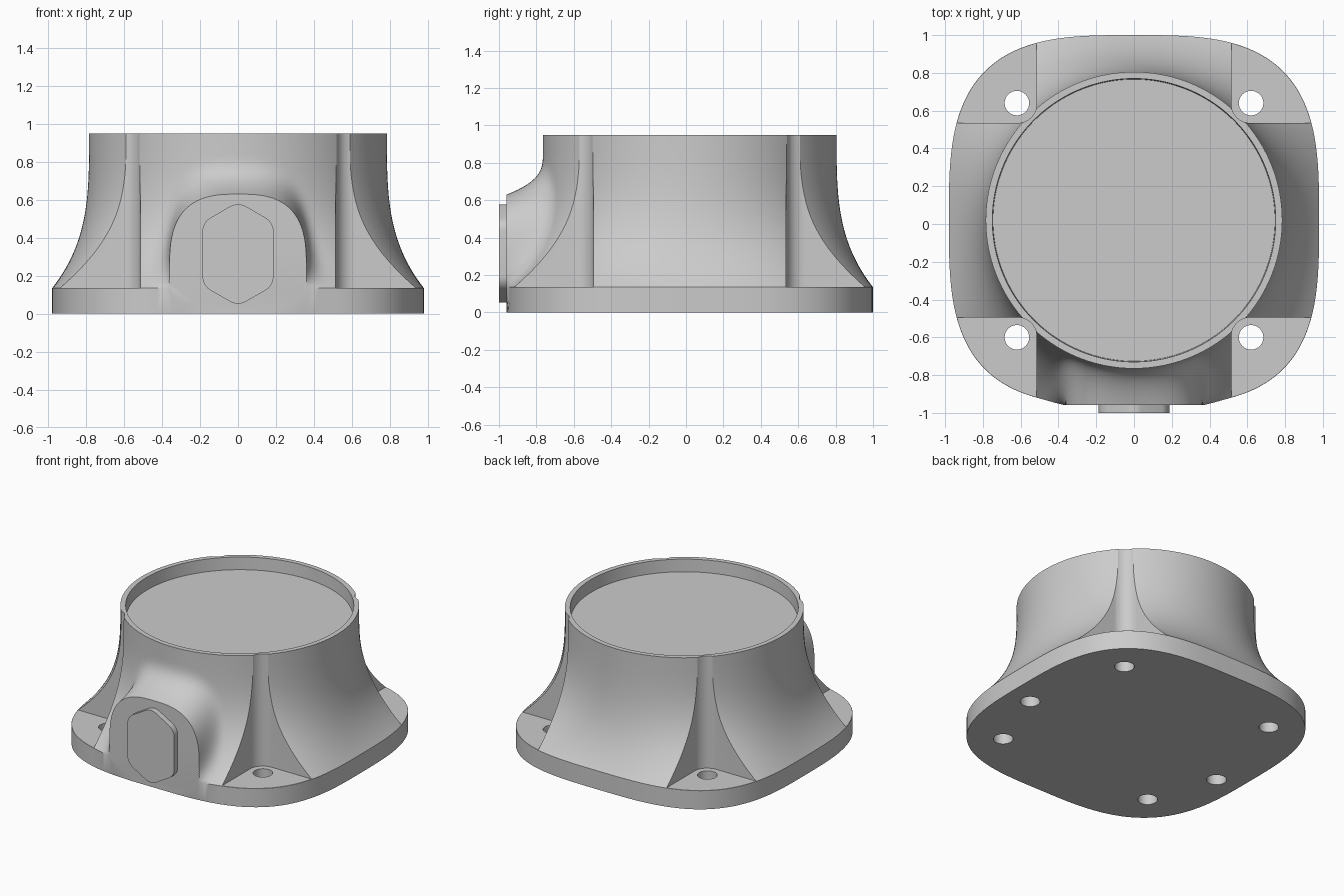
import bpy, bmesh, math

if "Cube" in bpy.data.objects:
    bpy.data.objects.remove(bpy.data.objects["Cube"])

CY = 0.02            # centre of the round body in y
HALF = 0.98          # half width of the base plate
R_TOP, R_IN = 0.785, 0.75
Z_PLATE, Z_TOP, Z_FLOOR = 0.135, 0.95, 0.86
N = 256


def new_object(name, bm):
    bmesh.ops.recalc_face_normals(bm, faces=bm.faces)
    mesh = bpy.data.meshes.new(name)
    bm.to_mesh(mesh)
    bm.free()
    ob = bpy.data.objects.new(name, mesh)
    bpy.context.collection.objects.link(ob)
    return ob


def prism(name, pts, lo, hi, along_y=False, bevel=0.0):
    """Extrude a closed outline along z (or along y, outline in x/z)."""
    bm = bmesh.new()
    place = (lambda p, h: (p[0], h, p[1])) if along_y else (lambda p, h: (p[0], p[1], h))
    a = [bm.verts.new(place(p, lo)) for p in pts]
    b = [bm.verts.new(place(p, hi)) for p in pts]
    bm.faces.new(a)
    bm.faces.new(b[::-1])
    sides = []
    for i in range(len(pts)):
        j = (i + 1) % len(pts)
        bm.faces.new((a[i], b[i], b[j], a[j]))
        sides.append(bm.edges.get((a[i], b[i])))
    if bevel:
        bmesh.ops.bevel(bm, geom=sides, offset=bevel, segments=6, profile=0.5, affect='EDGES')
    return new_object(name, bm)


def circle(x, y, r, n=32):
    return [(x + r * math.cos(2 * math.pi * i / n), y + r * math.sin(2 * math.pi * i / n))
            for i in range(n)]


def cut(ob, cutter):
    cutter.hide_render = True
    m = ob.modifiers.new("cut", 'BOOLEAN')
    m.operation, m.solver, m.object = 'DIFFERENCE', 'EXACT', cutter
    bpy.context.view_layer.objects.active = ob
    bpy.ops.object.modifier_apply(modifier=m.name)
    bpy.data.objects.remove(cutter)


def smooth(ob):
    bpy.ops.object.select_all(action='DESELECT')
    ob.select_set(True)
    bpy.context.view_layer.objects.active = ob
    bpy.ops.object.shade_smooth_by_angle(angle=math.radians(30))


def plate_radius(t):
    n = 3.2
    return HALF / (abs(math.cos(t)) ** n + abs(math.sin(t)) ** n) ** (1 / n)


def body_radius(t, z):
    """Concave flare from squircle plate to round rim, with the front boss blended in."""
    f = max(0.0, (Z_TOP - z) / (Z_TOP - Z_PLATE)) ** 3.3
    r = R_TOP + (plate_radius(t) - R_TOP) * f
    s = -math.sin(t)
    if s > 0.5:
        x = HALF * abs(math.cos(t)) / s
        n = 2.8
        rho = ((x / 0.36) ** n + (max(z - 0.25, 0) / 0.38) ** n) ** (1 / n)
        d = min(1.0, max(-0.3, (rho - 1) * 0.37 / 0.21))
        r += max(0.0, HALF / s - r) * (1 - d) ** 3
    return r


# Body: plate, flare, rim and recessed floor as stacked rings
bm = bmesh.new()
angles = [2 * math.pi * i / N for i in range(N)]
levels = [(0.0, plate_radius)]
STEPS = 56
for k in range(STEPS + 1):
    z = Z_PLATE + (Z_TOP - Z_PLATE) * k / STEPS
    levels.append((z, lambda t, z=z: body_radius(t, z)))
levels += [(Z_TOP, lambda t: R_IN), (Z_FLOOR, lambda t: R_IN - 0.004)]
rings = [[bm.verts.new((rad(t) * math.cos(t), CY + rad(t) * math.sin(t), z)) for t in angles]
         for z, rad in levels]
for lo, hi in zip(rings, rings[1:]):
    for i in range(N):
        j = (i + 1) % N
        bm.faces.new((lo[i], lo[j], hi[j], hi[i]))
bm.faces.new(rings[0][::-1])
bm.faces.new(rings[-1])
body = new_object("housing_body", bm)

# Flat front face of the boss
front = CY - HALF + 0.001
cut(body, prism("front_trim", [(-2, -3), (2, -3), (2, front), (-2, front)], -1, 2))

# Corner pockets with a rounded inner corner, and bolt holes
E, FR = 0.515, 0.10
for sx in (-1, 1):
    for sy in (-1, 1):
        arc = [(E + FR - FR * math.cos(a), E + FR - FR * math.sin(a))
               for a in (math.pi / 2 * i / 10 for i in range(11))]
        outline = arc + [(1.4, E), (1.4, 1.4), (E, 1.4)]
        pts = [(sx * x, CY + sy * y) for x, y in outline]
        cut(body, prism("corner_pocket", pts, Z_PLATE + 0.001, 1.3))
        cut(body, prism("bolt_hole", circle(sx * 0.62, CY + sy * 0.62, 0.065), -0.2, 0.3))
    # Blind hole in the underside
    cut(body, prism("blind_hole", circle(sx * 0.80, CY - 0.13, 0.065), -0.2, 0.12))
smooth(body)

# Front plug: tall hexagon with rounded corners
hexagon = [(0, 0.59), (0.187, 0.482), (0.187, 0.148), (0, 0.04), (-0.187, 0.148), (-0.187, 0.482)]
plug = prism("front_plug", hexagon, -1.0, -0.94, along_y=True, bevel=0.045)
smooth(plug)
